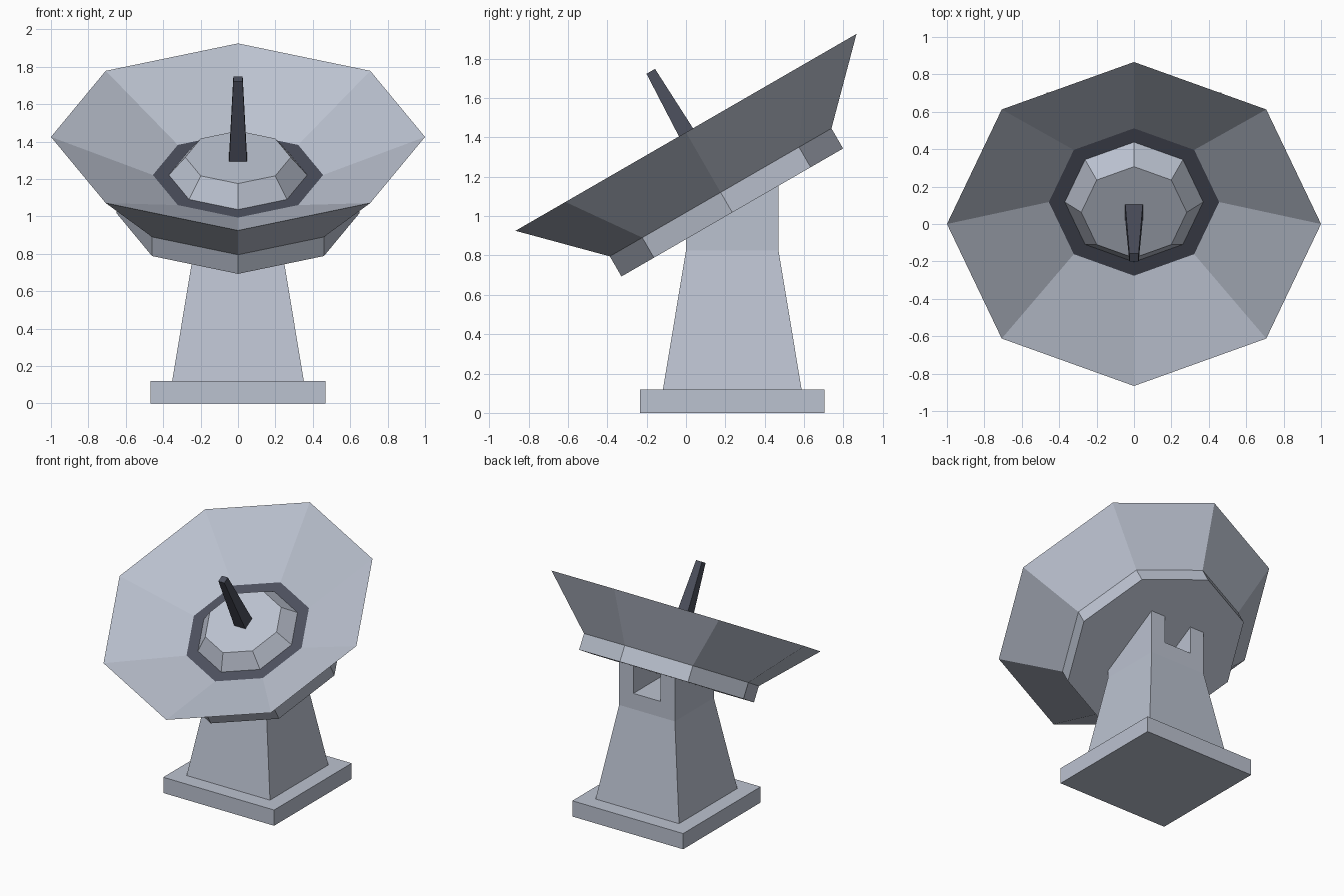
import bpy
import bmesh
import math
from mathutils import Matrix, Vector

cube = bpy.data.objects.get("Cube")
if cube:
    bpy.data.objects.remove(cube, do_unlink=True)


def material(name, rgb):
    mat = bpy.data.materials.new(name)
    mat.use_nodes = True
    colour = (*rgb, 1.0)
    mat.diffuse_color = colour
    mat.node_tree.nodes["Principled BSDF"].inputs["Base Color"].default_value = colour
    return mat


light_grey = material("light blue grey", (0.50, 0.54, 0.63))
dark_grey = material("dark slate", (0.073, 0.08, 0.11))


def add_object(name, bm, mat, matrix):
    mesh = bpy.data.meshes.new(name)
    bm.to_mesh(mesh)
    bm.free()
    mesh.materials.append(mat)
    obj = bpy.data.objects.new(name, mesh)
    obj.matrix_world = matrix
    bpy.context.collection.objects.link(obj)
    return obj


def faceted(name, profile, sides, mat, matrix, bottom=True, top=True):
    """Turn a (radius, height) profile around z; for four sides radius is the half width."""
    bm = bmesh.new()
    square = sides == 4
    offset = math.pi / 4 if square else 0
    scale = math.sqrt(2) if square else 1
    rings = []
    for radius, height in profile:
        ring = []
        for k in range(sides):
            a = math.tau * k / sides + offset
            r = radius * scale
            ring.append(bm.verts.new((r * math.cos(a), r * math.sin(a), height)))
        rings.append(ring)
    for low, high in zip(rings, rings[1:]):
        for k in range(sides):
            n = (k + 1) % sides
            bm.faces.new((low[k], low[n], high[n], high[k]))
    if bottom:
        bm.faces.new(rings[0][::-1])
    if top:
        bm.faces.new(rings[-1])
    return add_object(name, bm, mat, matrix)


# Placement of the pedestal and of the tilted dish (origin at the rim centre)
COLUMN_Y = 0.235
stand = Matrix.Translation((0, COLUMN_Y, 0))
rim_centre = Vector((0, 0, 1.425))
dish = Matrix.Translation(rim_centre) @ Matrix.Rotation(math.radians(30), 4, "X")
axis = (dish.to_3x3() @ Vector((0, 0, 1))).normalized()
BACK, NECK, FLOOR, HUB = -0.47, -0.352, -0.235, -0.125

# Pedestal
faceted("base_plate", [(0.468, 0), (0.468, 0.12)], 4, light_grey, stand)
faceted("tapered_column", [(0.352, 0.12), (0.235, 0.825)], 4, light_grey, stand,
        bottom=False, top=False)

# Forked yoke: a U profile extruded front to back, trimmed to the back of the dish
half, slot, low, notch, high = 0.235, 0.115, 0.825, 0.945, 1.4
outline = [(-half, low), (half, low), (half, high), (slot, high),
           (slot, notch), (-slot, notch), (-slot, high), (-half, high)]
bm = bmesh.new()
front = bm.faces.new([bm.verts.new((x, -half, z)) for x, z in outline])
extruded = bmesh.ops.extrude_face_region(bm, geom=[front])["geom"]
bmesh.ops.translate(bm, vec=(0, 2 * half, 0),
                    verts=[v for v in extruded if isinstance(v, bmesh.types.BMVert)])
plane_point = rim_centre + axis * BACK - Vector((0, COLUMN_Y, 0))
bmesh.ops.bisect_plane(bm, geom=bm.verts[:] + bm.edges[:] + bm.faces[:],
                       plane_co=plane_point, plane_no=axis, clear_outer=True)
bmesh.ops.holes_fill(bm, edges=[e for e in bm.edges if e.is_boundary], sides=0)
bmesh.ops.recalc_face_normals(bm, faces=bm.faces[:])
add_object("yoke", bm, light_grey, stand)

# Dish
faceted("mount_disc", [(0.65, BACK), (0.65, NECK)], 8, light_grey, dish)
faceted("reflector", [(0.65, NECK), (1.0, 0), (0.455, FLOOR)], 8, light_grey, dish,
        bottom=False, top=False)
faceted("hub_ring", [(0.455, FLOOR), (0.37, FLOOR)], 8, dark_grey, dish,
        bottom=False, top=False)
faceted("hub_dome", [(0.37, FLOOR), (0.282, HUB)], 8, light_grey, dish, bottom=False)

# Feed antenna
faceted("feed_antenna", [(0.047, HUB), (0.025, 0.358)], 4, dark_grey, dish)
